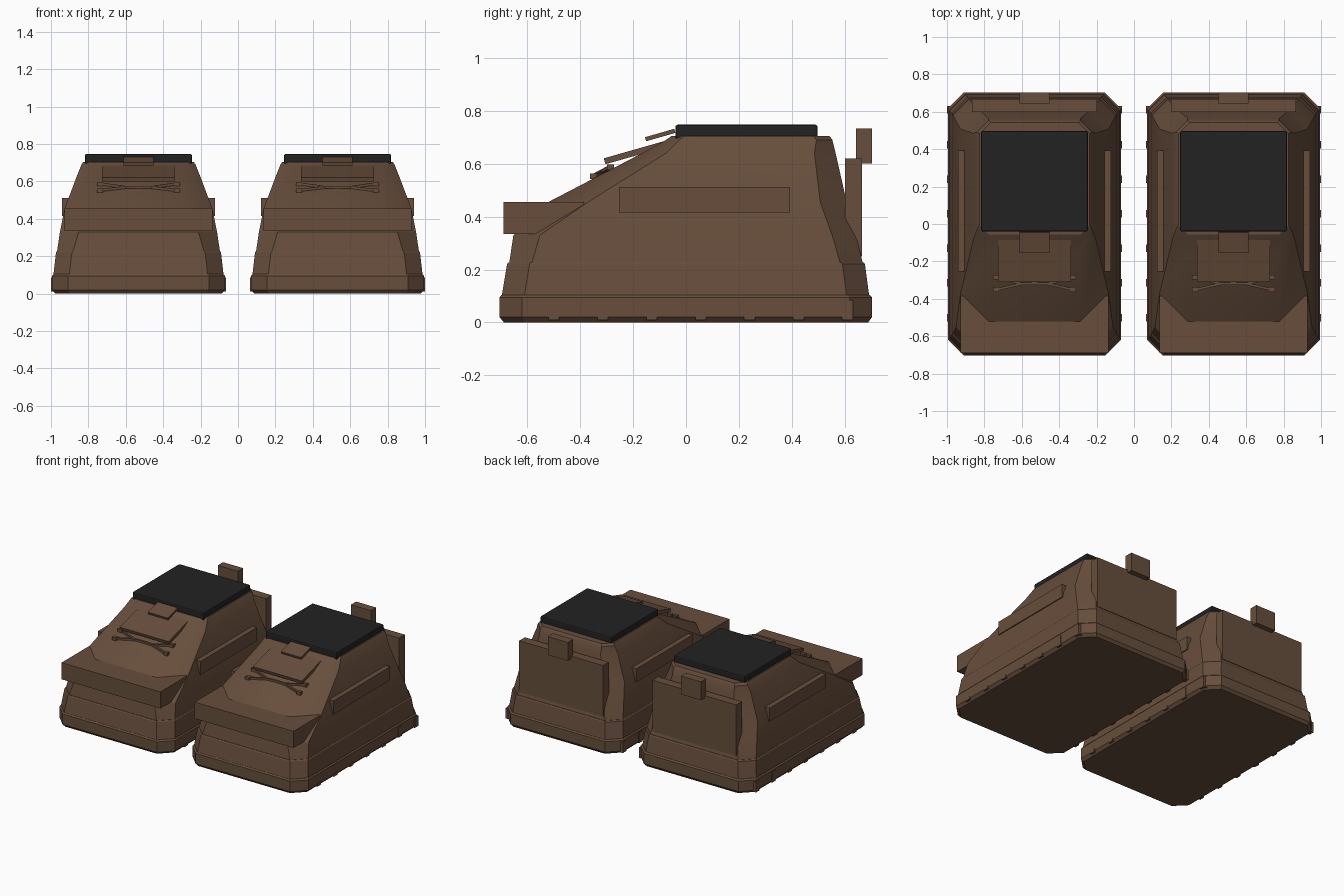
import bpy, bmesh, math
from mathutils import Vector, Matrix

cube = bpy.data.objects.get("Cube")
if cube:
    bpy.data.objects.remove(cube, do_unlink=True)


def material(name, rgb):
    m = bpy.data.materials.new(name)
    m.use_nodes = True
    m.diffuse_color = (*rgb, 1)
    m.node_tree.nodes["Principled BSDF"].inputs["Base Color"].default_value = (*rgb, 1)
    return m


BROWN = material("brown leather", (0.135, 0.076, 0.045))
BLACK = material("black lining", (0.016, 0.016, 0.016))
OFFSET = 0.532  # centre of each boot


def place(name, bm, mat, smooth=False):
    """Make the part once and use it in both boots."""
    bmesh.ops.recalc_face_normals(bm, faces=bm.faces)
    mesh = bpy.data.meshes.new(name)
    bm.to_mesh(mesh)
    bm.free()
    mesh.materials.append(mat)
    for side, x in (("left", OFFSET), ("right", -OFFSET)):
        ob = bpy.data.objects.new(side + "_" + name, mesh)
        bpy.context.collection.objects.link(ob)
        ob.location.x = x
    if smooth:
        bpy.ops.object.select_all(action='DESELECT')
        ob.select_set(True)
        bpy.context.view_layer.objects.active = ob
        bpy.ops.object.shade_smooth_by_angle(angle=math.radians(25))


def add_box(bm, lo, hi, rot=None):
    lo, hi = Vector(lo), Vector(hi)
    m = Matrix.Translation((lo + hi) / 2)
    if rot:
        m = m @ rot
    bmesh.ops.create_cube(bm, size=1, matrix=m @ Matrix.Diagonal((*(hi - lo), 1)))


def box(name, lo, hi, mat=BROWN, bevel=0, rot=None):
    bm = bmesh.new()
    add_box(bm, lo, hi, rot)
    if bevel:
        bmesh.ops.bevel(bm, geom=bm.edges[:], offset=bevel, segments=2,
                        profile=0.5, affect='EDGES')
    place(name, bm, mat)


def loft(name, sections):
    """Stack eight-sided outlines: height, half width, front, back, front cut, back cut."""
    bm = bmesh.new()
    rings = []
    for z, w, f, b, cf, cb in sections:
        half = [(w - cf, f), (w, f + cf), (w, b - cb), (w - cb, b)]
        outline = half + [(-x, y) for x, y in reversed(half)]
        rings.append([bm.verts.new((x, y, z)) for x, y in outline])
    for a, b in zip(rings, rings[1:]):
        for i in range(len(a)):
            j = (i + 1) % len(a)
            bm.faces.new((a[i], a[j], b[j], b[i]))
    bm.faces.new(rings[0])
    bm.faces.new(rings[-1])
    place(name, bm, BROWN, True)


# Sole
loft("sole", [
    (0.00, 0.445, -0.688, 0.688, 0.08, 0.08),
    (0.02, 0.463, -0.704, 0.702, 0.085, 0.085),
    (0.095, 0.463, -0.704, 0.702, 0.085, 0.085),
    (0.104, 0.455, -0.697, 0.694, 0.085, 0.085)])

# Welt band above the sole
loft("welt", [
    (0.10, 0.455, -0.696, 0.692, 0.085, 0.085),
    (0.22, 0.441, -0.676, 0.676, 0.085, 0.085),
    (0.227, 0.436, -0.671, 0.671, 0.085, 0.085)])

# Upper with sloping instep
loft("upper", [
    (0.222, 0.436, -0.668, 0.668, 0.085, 0.085),
    (0.33, 0.420, -0.652, 0.642, 0.10, 0.09),
    (0.455, 0.395, -0.520, 0.607, 0.15, 0.10),
    (0.64, 0.325, -0.165, 0.565, 0.09, 0.08),
    (0.69, 0.305, -0.075, 0.553, 0.05, 0.06),
    (0.704, 0.295, -0.055, 0.542, 0.05, 0.06)])

# Dark opening
box("opening", (-0.285, -0.04, 0.69), (0.285, 0.497, 0.747), BLACK, 0.008)

# Toe cap, heel counter and pull tab
box("toe_cap", (-0.395, -0.69, 0.335), (0.395, -0.385, 0.455))
box("heel_counter", (-0.335, 0.60, 0.25), (0.335, 0.665, 0.62))
box("pull_tab", (-0.08, 0.643, 0.60), (0.08, 0.703, 0.733))

# Side panels
bm = bmesh.new()
for s in (-1, 1):
    add_box(bm, (s * 0.39 - 0.02, -0.253, 0.415), (s * 0.39 + 0.02, 0.392, 0.512))
place("side_panels", bm, BROWN)

# Tongue flap over the instep
box("tongue_flap", (-0.195, -0.312, 0.63), (0.195, -0.075, 0.653),
    rot=Matrix.Rotation(math.radians(16), 4, 'X'))
box("tongue_tip", (-0.08, -0.155, 0.70), (0.08, -0.04, 0.716),
    rot=Matrix.Rotation(math.radians(16), 4, 'X'))

# Crossed laces lying on the slope
bm = bmesh.new()


def on_slope(x, y):
    return Vector((x, y, 0.568 + (y + 0.32) * 0.53))


for end_y in (-0.35, -0.285):
    for s in (-1, 1):
        points = [(0, -0.318), (s * 0.07, -0.32), (s * 0.2, end_y)]
        for p, q in zip(points, points[1:]):
            a, b = on_slope(*p), on_slope(*q)
            turn = (b - a).to_track_quat('X', 'Z').to_matrix().to_4x4()
            size = Matrix.Diagonal(((b - a).length + 0.008, 0.014, 0.014, 1))
            bmesh.ops.create_cube(bm, size=1, matrix=Matrix.Translation((a + b) / 2) @ turn @ size)
        e = on_slope(s * 0.205, end_y)
        r = Vector((0.016, 0.013, 0.011))
        add_box(bm, e - r, e + r)
place("laces", bm, BROWN)

# Tread lugs along both sides of the sole
bm = bmesh.new()
for i in range(7):
    y = -0.5 + i * 0.185
    top = 0.085 if i > 4 else 0.03
    for s in (-1, 1):
        add_box(bm, (s * 0.452 - 0.016, y - 0.02, 0.01), (s * 0.452 + 0.016, y + 0.02, top))
place("tread_lugs", bm, BROWN)
